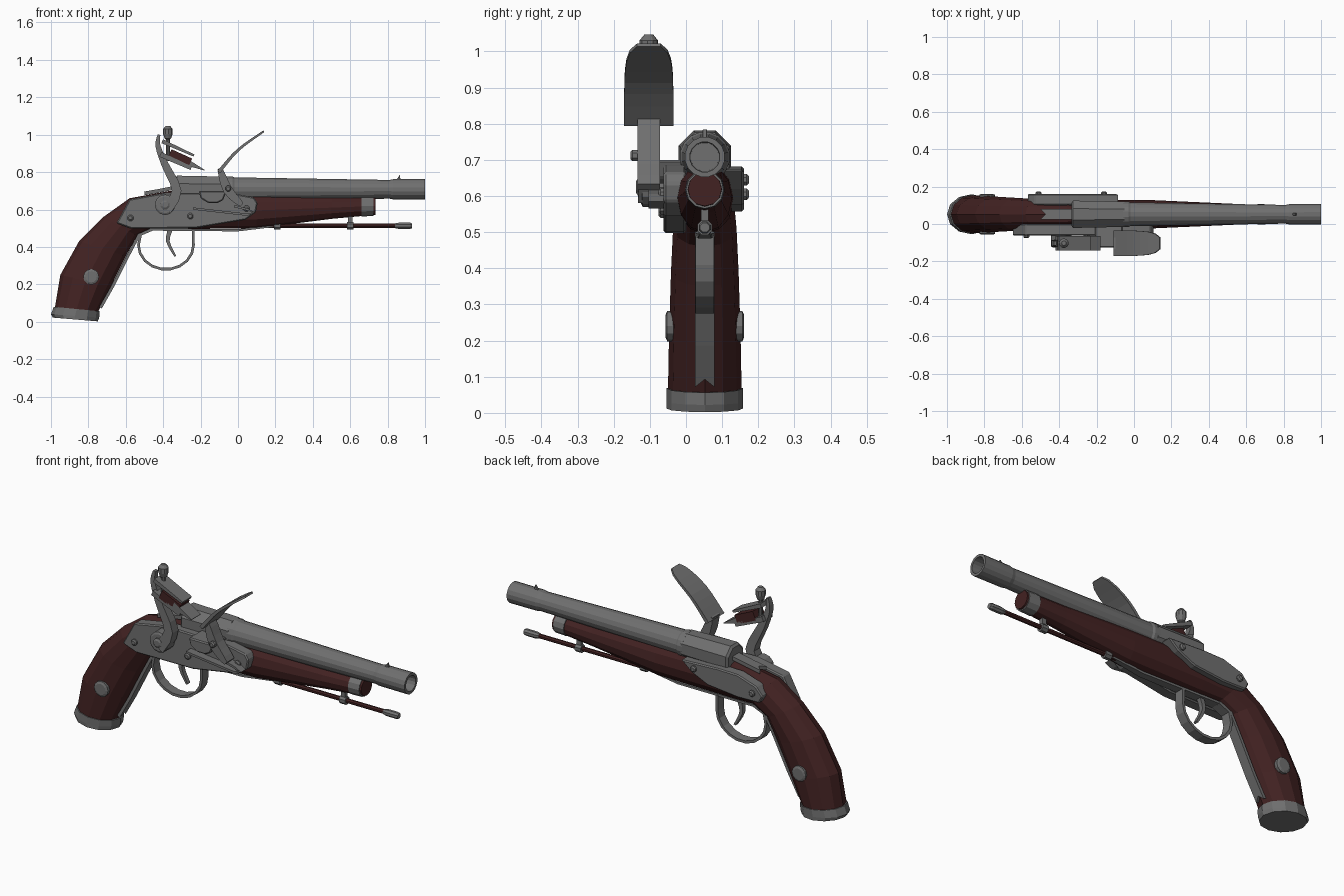
import bpy, bmesh, math
from mathutils import Vector

if "Cube" in bpy.data.objects:
    bpy.data.objects.remove(bpy.data.objects["Cube"])

MID = .052      # centre plane of barrel and stock
LOCK = -.103    # centre plane of the firing mechanism
BORE = (0, MID, .708)
ROD = (0, MID, .513)


def material(name, red, green, blue):
    mat = bpy.data.materials.new(name)
    mat.use_nodes = True
    mat.diffuse_color = (red, green, blue, 1)
    mat.node_tree.nodes["Principled BSDF"].inputs["Base Color"].default_value = mat.diffuse_color
    return mat


STEEL = material("grey steel", .16, .16, .16)
WOOD = material("dark red wood", .055, .016, .016)


def loft(name, rings, mat, bevel=None):
    """Skin equal-sized rings of points; close the ends with strips, or whole faces if bevelled."""
    bm = bmesh.new()
    loops = [[bm.verts.new(point) for point in ring] for ring in rings]
    count = len(loops[0])
    for lower, upper in zip(loops, loops[1:]):
        for i in range(count):
            j = (i + 1) % count
            bm.faces.new((lower[i], lower[j], upper[j], upper[i]))
    for ring in (loops[0], loops[-1]):
        if bevel:
            bm.faces.new(ring)
        else:
            for i in range(count // 2 - 1):
                bm.faces.new((ring[i], ring[i + 1], ring[-i - 2], ring[-i - 1]))
    bmesh.ops.recalc_face_normals(bm, faces=bm.faces)
    mesh = bpy.data.meshes.new(name)
    bm.to_mesh(mesh)
    bm.free()
    mesh.materials.append(mat)
    part = bpy.data.objects.new(name, mesh)
    bpy.context.collection.objects.link(part)
    if bevel:
        edge = part.modifiers.new("edge", "BEVEL")
        edge.width, edge.segments = bevel, 1


def lathe(name, profile, origin, axis, mat=STEEL, sides=12):
    """Turn (distance, radius) pairs about an axis through origin."""
    along = Vector([letter == axis for letter in "xyz"])
    across = along.orthogonal().normalized()
    other = along.cross(across)
    angles = [math.tau * (i + .5) / sides for i in range(sides)]
    loft(name, [[Vector(origin) + along * distance
                 + (across * math.cos(a) + other * math.sin(a)) * radius for a in angles]
                for distance, radius in profile], mat)


def plate(name, outline, front, back, bevel=.006):
    """Extrude a side outline across y."""
    loft(name, [[(x, y, z) for x, z in outline] for y in (front, back)], STEEL, bevel)


def taper(start, end):
    return lambda t: start + (end - start) * t


def spline(path, steps):
    """Pass a smooth curve through a few side points."""
    points = [Vector((x, 0, z)) for x, z in path]
    ends = [points[0]] + points + [points[-1]]
    curve = []
    for a, b, c, d in zip(ends, ends[1:], ends[2:], ends[3:]):
        for i in range(steps):
            t = i / steps
            blend = b.lerp(c, t)
            bulge = ((c - a) * (1 - t) - (d - b) * t) / 2 - (c - b) * (1 - 2 * t)
            curve.append(blend + bulge * t * (1 - t))
    return curve + [points[-1]]


def ribbon(name, path, y, width, thick, mat=STEEL, notch=0, steps=1):
    """Sweep a flat bar along a side path; notch forks its first end."""
    points = spline(path, steps)
    last = len(points) - 1
    rings = []
    for i, point in enumerate(points):
        tangent = (points[min(i + 1, last)] - points[max(i - 1, 0)]).normalized()
        up = Vector((-tangent.z, 0, tangent.x)) * thick(i / last)
        side = Vector((0, width(i / last), 0))
        centre = point + Vector((0, y, 0))
        pull = tangent * notch * (i == 0)
        rings.append([centre - side + up, centre + up + pull, centre + side + up,
                      centre + side - up, centre - up + pull, centre - side - up])
    loft(name, rings, mat)


def even(size):
    return taper(size, size)


def body(name, sections, mat, swell=0, sides=12):
    """Rounded body between pairs of top and bottom points, widest at the butt."""
    rings = []
    for top, bottom in sections:
        a, b = (Vector((x, MID, z)) for x, z in (top, bottom))
        centre, half = (a + b) / 2, (a - b) / 2
        width = .08 + .06 * max(0, -.5 - centre.x) - .045 * max(0, centre.x) + swell
        angles = [math.tau * i / sides for i in range(sides)]
        rings.append([centre + half * math.cos(q) + Vector((0, width * math.sin(q), 0))
                      for q in angles])
    loft(name, rings, mat)


def screw(name, x, z, y, side, radius=.017):
    lathe(name, [(-.02 * side, radius), (.006 * side, radius), (.012 * side, radius * .6)],
          (x, y, z), "y", sides=8)


# Wooden stock and its steel fittings
body("stock", [((-.98, .07), (-.75, .05)), ((-.95, .25), (-.68, .19)),
               ((-.85, .43), (-.6, .35)), ((-.72, .56), (-.54, .46)),
               ((-.58, .66), (-.46, .5)), ((-.36, .7), (-.33, .495)),
               ((.1, .69), (.1, .5)), ((.5, .67), (.5, .55)), ((.735, .666), (.735, .572))], WOOD)
body("butt_cap", [((-.985, .08), (-.74, .056)), ((-1, .04), (-.742, .022)),
                  ((-.99, .022), (-.75, .002))], STEEL, .004)
body("fore_band", [((.66, .672), (.66, .563)), ((.725, .67), (.725, .565))], STEEL, .005)
for label, side in (("left", 1), ("right", -1)):
    lathe(label + "_grip_medallion", [(.08 * side, .042), (.104 * side, .042), (.109 * side, .03)],
          (-.785, MID, .24), "y")

# Barrel: octagonal breech, then a tapered round tube with a bore
lathe("breech", [(-.335, .066), (-.325, .079), (-.05, .073)], BORE, "x", sides=8)
lathe("barrel", [(-.06, .07), (-.03, .07), (-.02, .065), (.81, .051), (.83, .055),
                 (1, .056), (1, .042), (.85, .04)], BORE, "x", sides=16)
plate("front_sight", [(.84, .75), (.865, .785), (.87, .75)], MID - .006, MID + .006, .001)
ribbon("barrel_tang", [(-.5, .686), (-.42, .7), (-.32, .72)], MID, even(.028), even(.01),
       notch=.03)

# Ramrod with its pipes
lathe("ramrod", [(.05, .012), (.85, .012)], ROD, "x", WOOD, sides=8)
lathe("ramrod_tip", [(.84, .014), (.86, .018), (.92, .018), (.93, .014)], ROD, "x", sides=8)
for label, x, top in (("front", .6, .575), ("rear", .21, .53)):
    lathe(label + "_ramrod_pipe", [(x - .018, .022), (x + .018, .022)], ROD, "x", sides=8)
    ribbon(label + "_pipe_post", [(x, .515), (x, top)], MID, even(.01), even(.013))

# Trigger, guard and straps
ribbon("grip_strap", [(-.735, .075), (-.67, .19), (-.592, .345), (-.53, .463), (-.46, .494)],
       MID, even(.027), even(.008), notch=.025)
ribbon("under_strap", [(-.47, .493), (0, .489), (.2, .513)], MID, taper(.027, .01), even(.006))
bow = [math.radians(angle) for angle in range(180, 361, 20)]
ribbon("trigger_guard", [(-.52, .47)]
       + [(-.385 + .147 * math.cos(a), .41 + .13 * math.sin(a)) for a in bow] + [(-.24, .49)],
       MID, even(.026), even(.007))
ribbon("trigger", [(-.36, .5), (-.375, .43), (-.335, .35)], MID, even(.012),
       taper(.014, .005), steps=3)

# Lock plate and opposite side plate
plate("lock_plate", [(-.65, .527), (-.58, .655), (-.39, .69), (-.02, .685), (.085, .665),
                     (.105, .635), (.095, .585), (.04, .545), (-.23, .5), (-.57, .498)], -.062, 0)
plate("side_plate", [(-.08, .672), (-.3, .682), (-.42, .68), (-.53, .645), (-.57, .6),
                     (-.55, .56), (-.42, .557), (-.24, .575), (-.14, .62)], .1, .16)
for label, x, z in (("rear", -.575, .555), ("middle", -.255, .565), ("front", .045, .605)):
    screw(label + "_lock_screw", x, z, -.064, -1)
for label, x, z in (("rear", -.51, .605), ("front", -.16, .645)):
    screw(label + "_side_screw", x, z, .162, 1)

# Pan, its spring and the hinged striking plate
plate("flash_pan", [(-.21, .7), (-.06, .7), (-.08, .65), (-.11, .635), (-.16, .635), (-.2, .66)],
      -.125, 0)
ribbon("pan_spring", [(-.24, .605), (.05, .572), (.085, .585), (.05, .6), (-.02, .618)],
       -.082, even(.022), even(.006))
ribbon("striking_plate", [(-.103, .8), (0, .918), (.138, 1.018)], LOCK,
       lambda t: .068 - .036 * t ** 6, taper(.01, .005), steps=4)
ribbon("striking_arm", [(-.097, .82), (-.055, .705), (.02, .625)], LOCK, even(.031),
       lambda t: .012 + .013 * math.sin(math.pi * t), steps=3)
screw("striker_pivot", -.052, .712, -.142, -1)

# Swan-neck hammer
lathe("hammer_hub", [(-.125, .045), (-.12, .055), (-.04, .055)], (-.39, 0, .625), "y")
screw("hammer_screw", -.39, .625, -.127, -1, .026)
ribbon("hammer_neck", [(-.385, .6), (-.328, .7), (-.39, .84), (-.428, .94), (-.422, 1)],
       LOCK, taper(.03, .012), taper(.032, .007), steps=3)


def jaw_part(name, x, z, length, thick, mat=STEEL):
    """Bar lying along the slope of the jaws."""
    ribbon(name, [(x, z), (x + length, z - length * .45)], LOCK, even(.04), thick, mat)


# Jaws, wrapped flint and clamp screw
jaw_part("lower_jaw", -.415, .895, .165, taper(.014, .01))
jaw_part("upper_jaw", -.405, .965, .17, taper(.011, .006))
jaw_part("flint_wrap", -.365, .9, .11, even(.024), WOOD)
jaw_part("flint", -.29, .86, .11, taper(.02, .002))
lathe("clamp_screw", [(.86, .011), (.975, .011), (.98, .018), (1.005, .026), (1.03, .026),
                      (1.047, .012)], (-.375, LOCK, 0), "z", sides=10)
